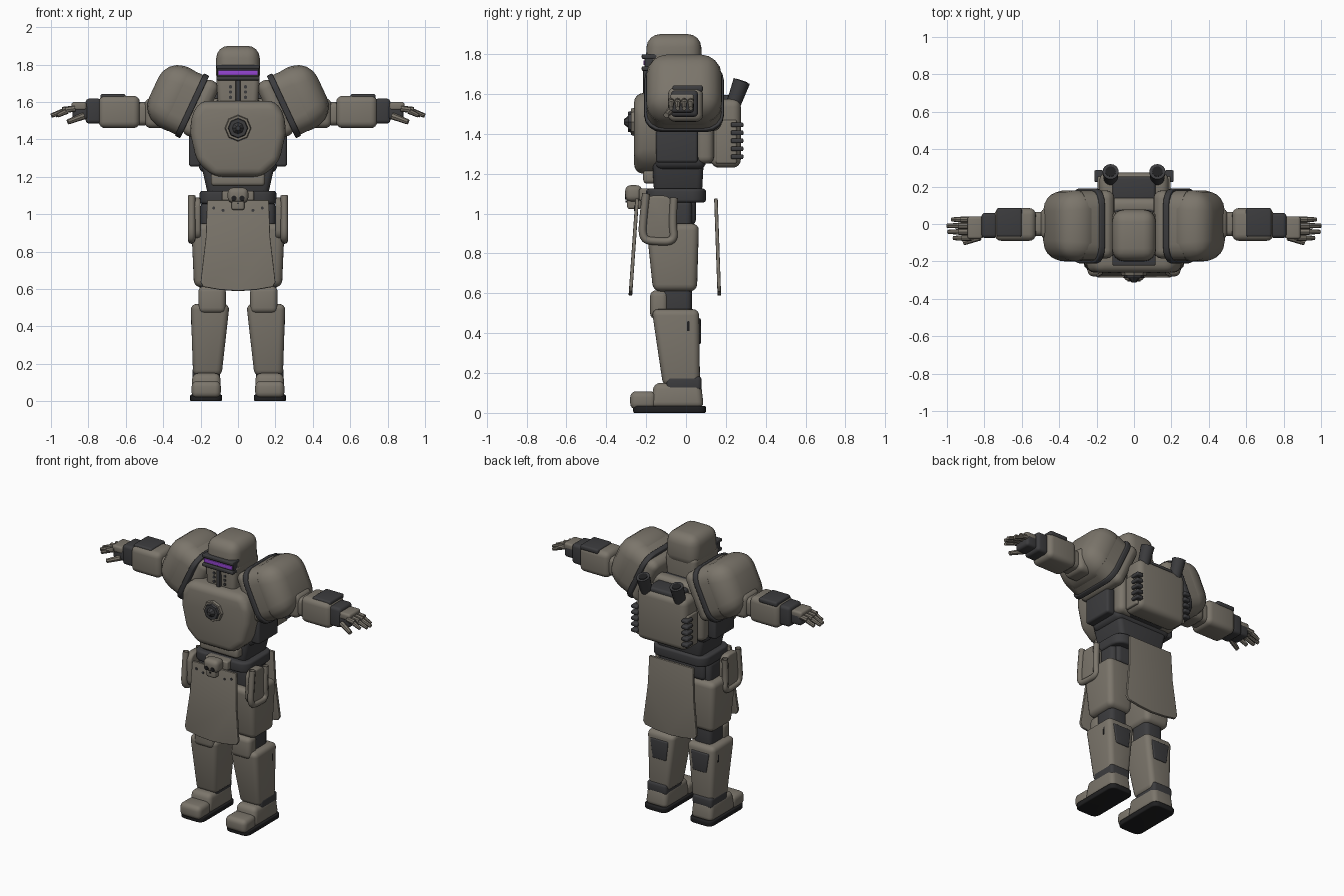
import bpy, bmesh, math
from mathutils import Matrix, Vector

cube = bpy.data.objects.get("Cube")
if cube:
    bpy.data.objects.remove(cube, do_unlink=True)


def material(name, rgb):
    m = bpy.data.materials.new(name)
    m.use_nodes = True
    m.diffuse_color = (*rgb, 1)
    m.node_tree.nodes["Principled BSDF"].inputs["Base Color"].default_value = (*rgb, 1)
    return m


ARMOUR = material("warm_grey_armour", (0.2, 0.18, 0.148))
DARK = material("dark_undersuit", (0.045, 0.045, 0.048))
SOLE = material("black_rubber", (0.014, 0.014, 0.015))
GLOW = material("purple_visor", (0.3, 0.06, 0.65))
parts = []


def finish(name, bm, mat, mirror=False, mtx=None):
    bmesh.ops.recalc_face_normals(bm, faces=bm.faces[:])
    if mtx:
        bm.transform(mtx)
    mesh = bpy.data.meshes.new(name)
    bm.to_mesh(mesh)
    bm.free()
    mesh.materials.append(mat)
    ob = bpy.data.objects.new(name, mesh)
    bpy.context.collection.objects.link(ob)
    if mirror:
        ob.modifiers.new("mirror", "MIRROR").use_mirror_merge = False
    parts.append(ob)
    return ob


def soften(bm, amount, axis=None):
    """Bevel the hard edges, or only those running along one axis."""
    bm.normal_update()
    edges = [e for e in bm.edges if e.calc_face_angle(0) > 0.45]
    if axis is not None:
        edges = [e for e in edges
                 if abs((e.verts[0].co - e.verts[1].co).normalized()[axis]) > 0.9]
    bmesh.ops.bevel(bm, geom=edges, offset=amount, segments=4, profile=0.5,
                    affect="EDGES", clamp_overlap=True)


def box(name, mat, x, y, z, bev=0.01, top=None, mirror=False, mtx=None, rim=None):
    """Rounded block from ranges; top gives another x, y range for the upper face."""
    bm = bmesh.new()
    rings = []
    for (xa, xb), (ya, yb), h in ((x, y, z[0]), (*(top or (x, y)), z[1])):
        rings.append([bm.verts.new(p) for p in
                      ((xa, ya, h), (xb, ya, h), (xb, yb, h), (xa, yb, h))])
    a, b = rings
    bm.faces.new(a[::-1])
    bm.faces.new(b)
    for i in range(4):
        j = (i + 1) % 4
        bm.faces.new((a[i], a[j], b[j], b[i]))
    if rim:
        soften(bm, rim[1], rim[0])
    if bev:
        soften(bm, bev)
    return finish(name, bm, mat, mirror, mtx)


def slab(name, mat, half, y, bev, mtx=None):
    """Symmetric front outline, given for +x, extruded along y."""
    bm = bmesh.new()
    outline = half + [(-px, pz) for px, pz in reversed(half) if px > 0]
    face = bm.faces.new([bm.verts.new((px, y[0], pz)) for px, pz in outline])
    new = bmesh.ops.extrude_face_region(bm, geom=[face])["geom"]
    for v in new:
        if isinstance(v, bmesh.types.BMVert):
            v.co.y = y[1]
    bmesh.ops.recalc_face_normals(bm, faces=bm.faces[:])
    soften(bm, bev)
    return finish(name, bm, mat, mtx=mtx)


def rod(name, mat, start, end, r1, r2=None, sides=16, mirror=False):
    a, b = Vector(start), Vector(end)
    bm = bmesh.new()
    bmesh.ops.create_cone(bm, cap_ends=True, segments=sides, radius1=r1,
                          radius2=r1 if r2 is None else r2, depth=(b - a).length)
    turn = (b - a).to_track_quat("Z", "Y").to_matrix().to_4x4()
    return finish(name, bm, mat, mirror, Matrix.Translation((a + b) / 2) @ turn)


# Helmet
box("helmet_dome", ARMOUR, (-.12, .12), (-.205, .08), (1.69, 1.9), .065,
    top=((-.115, .115), (-.195, .075)))
box("helmet_face", ARMOUR, (-.1, .1), (-.19, .06), (1.48, 1.76), .03,
    top=((-.118, .118), (-.2, .07)))
box("neck", DARK, (-.12, .12), (-.14, .1), (1.48, 1.62), .03)
for z in (1.727, 1.787):
    box("visor_frame", DARK, (-.115, .115), (-.222, -.14), (z - .011, z + .011), .006)
box("visor_back", DARK, (-.112, .112), (-.208, -.14), (1.73, 1.785), .004)
box("visor_glow", GLOW, (-.105, .105), (-.214, -.15), (1.744, 1.768), .003)
box("face_ridge", DARK, (-.013, .013), (-.215, -.16), (1.56, 1.72), .004)
for i in range(3):
    z = 1.625 + i * .028
    rod("breather_hole", DARK, (.04, -.19, z), (.04, -.202, z), .009, mirror=True)

# Torso
slab("chest_plate", ARMOUR, [(.2, 1.605), (.25, 1.53), (.255, 1.43), (.22, 1.28), (.13, 1.2)],
     (-.26, -.08), .045)
box("torso_core", DARK, (-.21, .21), (-.16, .1), (1.22, 1.56), .04)
box("waist", DARK, (-.16, .16), (-.16, .08), (1.1, 1.28), .03,
    top=((-.2, .2), (-.17, .09)))
box("belly_plate", ARMOUR, (-.145, .145), (-.215, -.1), (1.15, 1.22), .02)
box("back_plate", ARMOUR, (-.22, .22), (.05, .14), (1.25, 1.62), .035)
box("side_panel", DARK, (.2, .262), (-.15, .06), (1.255, 1.43), .015, mirror=True)
rod("chest_ring", ARMOUR, (0, -.25, 1.46), (0, -.275, 1.46), .074, .066, 8)
rod("chest_medallion", DARK, (0, -.26, 1.46), (0, -.29, 1.46), .058, .05, 8)
rod("medallion_boss", DARK, (0, -.285, 1.46), (0, -.312, 1.46), .035, .012, 8)

# Shoulders, built along their outward direction
shoulder = Matrix.Translation((.25, -.01, 1.575)) @ Matrix.Rotation(math.radians(65), 4, "Y")
box("shoulder_dome", ARMOUR, (-.195, .19), (-.197, .197), (0, .225), .1,
    top=((-.17, .15), (-.18, .18)), mirror=True, mtx=shoulder)
box("shoulder_skirt", ARMOUR, (-.18, .17), (-.188, .188), (-.01, .09), 0,
    mirror=True, mtx=shoulder, rim=(2, .09))
box("shoulder_band", DARK, (-.19, .178), (-.2, .2), (-.018, .014), .006,
    mirror=True, mtx=shoulder, rim=(2, .09))
box("shoulder_inner", ARMOUR, (-.175, .15), (-.175, .19), (-.095, 0), .045,
    mirror=True, mtx=shoulder)

# Arms
box("upper_arm", ARMOUR, (.38, .5), (-.08, .085), (1.46, 1.62), .035, mirror=True)
box("elbow", ARMOUR, (.47, .56), (-.065, .065), (1.475, 1.6), .03, mirror=True)
box("forearm", ARMOUR, (.525, .745), (-.09, .085), (1.46, 1.633), .035, mirror=True)
box("forearm_panel", DARK, (.6, .735), (-.068, .085), (1.61, 1.643), .012, mirror=True)
box("cuff", DARK, (.73, .815), (-.075, .06), (1.485, 1.618), .02, mirror=True)
box("palm", DARK, (.8, .885), (-.075, .04), (1.505, 1.585), .018, mirror=True)
box("hand_plate", ARMOUR, (.81, .89), (-.08, .04), (1.555, 1.6), .014, mirror=True)
for i, reach in enumerate((.965, .995, 1.0, .975)):
    y = -.075 + i * .033
    mid = (.88 + reach) / 2
    rod("finger_base", ARMOUR, (.87, y, 1.565), (mid, y, 1.557), .0165, sides=8, mirror=True)
    rod("finger_tip", ARMOUR, (mid - .01, y, 1.552), (reach, y, 1.527), .0155, .011,
        sides=8, mirror=True)
rod("thumb", ARMOUR, (.825, -.07, 1.525), (.91, -.1, 1.493), .019, .014, sides=8, mirror=True)

# Backpack
box("backpack", ARMOUR, (-.185, .185), (.125, .275), (1.23, 1.575), .04)
box("backpack_top", DARK, (-.115, .115), (.12, .255), (1.55, 1.595), .015)
box("backpack_mount", DARK, (-.14, .14), (.08, .15), (1.25, 1.55), .02)
rod("exhaust_pipe", DARK, (.125, .235, 1.54), (.125, .28, 1.665), .036, .043, mirror=True)
rod("exhaust_mouth", SOLE, (.125, .279, 1.662), (.125, .281, 1.668), .028, mirror=True)
box("fin_mount", ARMOUR, (.17, .195), (.15, .255), (1.25, 1.47), .01, mirror=True)
for i in range(5):
    z = 1.285 + i * .04
    box("cooling_fin", DARK, (.165, .212), (.225, .288), (z - .012, z + .012), .008, mirror=True)

# Belt and buckle
box("belt", DARK, (-.205, .205), (-.2, .1), (1.055, 1.125), .015, rim=(2, .07))
box("buckle_plate", ARMOUR, (-.085, .085), (-.235, -.17), (1.065, 1.125), .01)
box("skull_crown", ARMOUR, (-.055, .055), (-.305, -.22), (1.06, 1.142), .028)
box("skull_jaw", ARMOUR, (-.034, .034), (-.295, -.225), (1.022, 1.08), .012)
rod("skull_eye", SOLE, (.022, -.28, 1.085), (.022, -.307, 1.085), .014, mirror=True)
rod("skull_nose", SOLE, (0, -.28, 1.058), (0, -.303, 1.058), .007, sides=3)

# Cloth panels, each hung with a slight outward lean
for name, y, lean in (("front_tabard", -.245, -4), ("back_tabard", .15, 2)):
    hang = Matrix.Translation((0, y, 1.075)) @ Matrix.Rotation(math.radians(lean), 4, "X")
    slab(name, ARMOUR, [(.165, 0), (.172, -.2), (.2, -.44), (.185, -.465), (.1, -.48), (0, -.487)],
         (-.009, .009), .004, hang)
for x in (.08, .13):
    rod("tabard_stud", DARK, (x, -.25, 1.0 + x / 4), (x, -.262, 1.0 + x / 4), .008, mirror=True)

# Hips with open rimmed guards
box("pelvis", DARK, (-.17, .17), (-.14, .05), (.94, 1.08), .03)
box("upper_leg", DARK, (.06, .2), (-.15, .03), (.9, 1.07), .03, mirror=True)
box("hip_guard", ARMOUR, (.2, .25), (-.215, -.065), (.865, 1.09), .012, mirror=True, rim=(0, .05))
path = bpy.data.curves.new("hip_guard_rim", "CURVE")
path.dimensions = "3D"
path.bevel_depth = .02
path.bevel_resolution = 2
spline = path.splines.new("NURBS")
loop = [(-.2, 1.1), (-.212, 1.0), (-.222, .87), (-.15, .86), (-.055, .86), (-.07, .95), (-.06, 1.08)]
spline.points.add(len(loop) - 1)
for p, (y, z) in zip(spline.points, loop):
    p.co = (.248, y, z, 1)
spline.use_endpoint_u = True
spline.order_u = 3
path.materials.append(ARMOUR)
rim = bpy.data.objects.new("hip_guard_rim", path)
bpy.context.collection.objects.link(rim)
rim.modifiers.new("mirror", "MIRROR")

# Legs
box("thigh", ARMOUR, (.06, .235), (-.165, .055), (.61, .95), .035,
    top=((.035, .25), (-.2, .065)), mirror=True)
box("knee_joint", DARK, (.075, .205), (-.12, .03), (.48, .65), .03, mirror=True)
box("knee_pad", ARMOUR, (.065, .212), (-.18, -.09), (.47, .615), .03, mirror=True)
box("shin", ARMOUR, (.088, .24), (-.115, .07), (.135, .52), .032,
    top=((.045, .253), (-.172, .066)), mirror=True)
box("calf_panel", DARK, (.1, .2), (.05, .075), (.345, .475), .008,
    top=((.085, .22), (.05, .074)), mirror=True)
box("shin_slot", SOLE, (.225, .251), (.005, .018), (.41, .47), .002, mirror=True)
box("ankle", DARK, (.095, .243), (-.1, .078), (.11, .185), .02, mirror=True)

# Feet
box("foot", ARMOUR, (.09, .25), (-.18, .09), (.025, .15), .03,
    top=((.095, .243), (-.16, .075)), mirror=True)
box("toe_cap", ARMOUR, (.092, .248), (-.28, -.15), (.018, .108), .03, mirror=True)
box("sole", SOLE, (.085, .256), (-.265, .1), (0, .035), .008, mirror=True, rim=(2, .04))

# Smooth shading with crisp hard edges
bpy.ops.object.select_all(action="DESELECT")
for ob in parts:
    ob.select_set(True)
bpy.context.view_layer.objects.active = parts[0]
bpy.ops.object.shade_smooth_by_angle(angle=math.radians(35))
